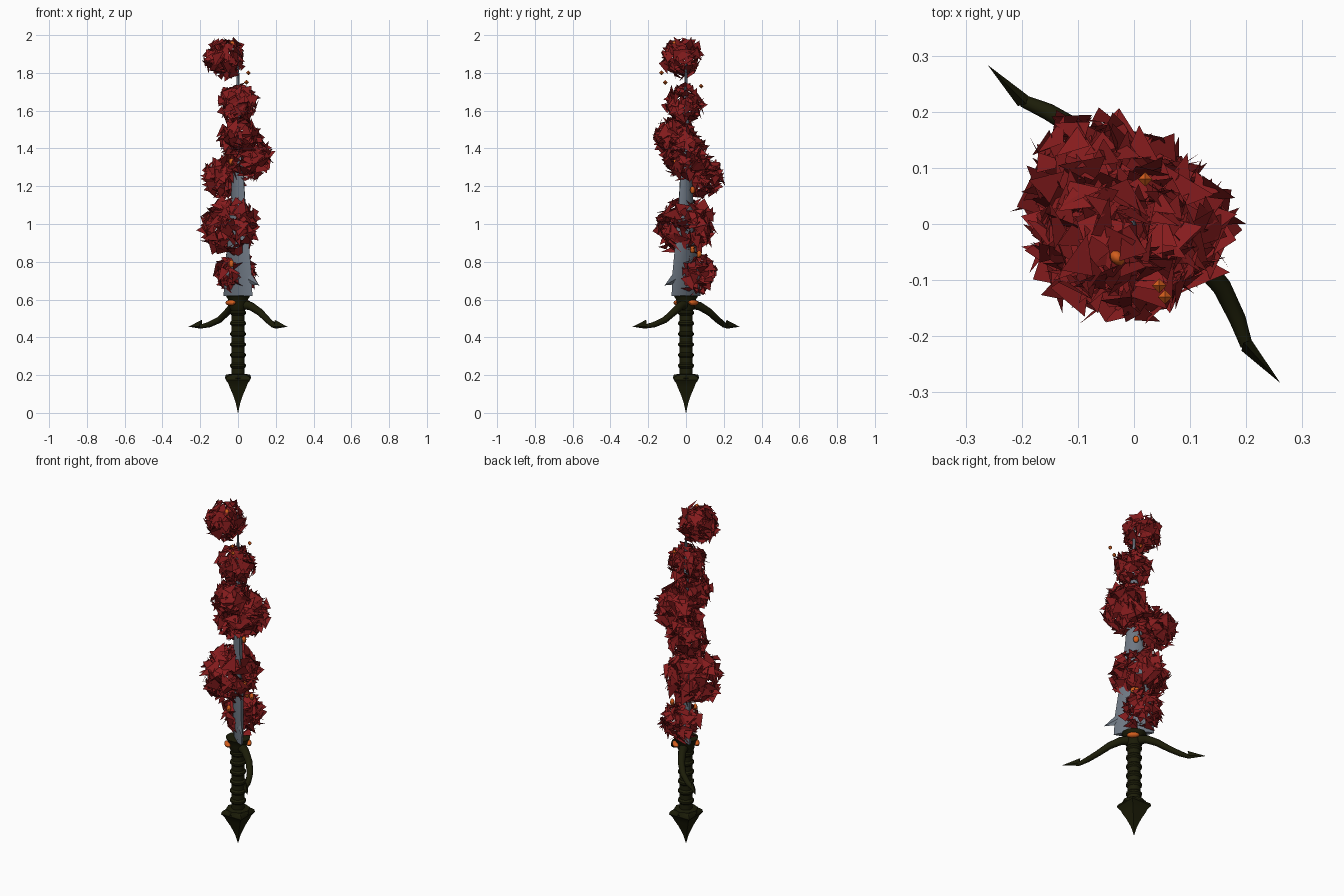
import bpy, bmesh, math, random
from mathutils import Vector, Matrix

if "Cube" in bpy.data.objects:
    bpy.data.objects.remove(bpy.data.objects["Cube"])

random.seed(7)
R = math.sqrt(0.5)
ALONG = Vector((R, -R, 0))    # width direction of the blade
ACROSS = Vector((R, R, 0))    # thickness direction of the blade


def material(name, rgb):
    m = bpy.data.materials.new(name)
    m.diffuse_color = (*rgb, 1)
    m.use_nodes = True
    m.node_tree.nodes["Principled BSDF"].inputs["Base Color"].default_value = m.diffuse_color
    return m


RED = material("crimson", (0.24, 0.0115, 0.0125))
STEEL = material("steel grey", (0.155, 0.185, 0.225))
DARK = material("dark olive", (0.0115, 0.012, 0.0025))
ORANGE = material("ember orange", (0.65, 0.11, 0.012))


def finish(bm, name, mat, smooth=False, fix=True):
    if fix:
        bmesh.ops.recalc_face_normals(bm, faces=bm.faces)
    me = bpy.data.meshes.new(name)
    bm.to_mesh(me)
    bm.free()
    ob = bpy.data.objects.new(name, me)
    bpy.context.collection.objects.link(ob)
    me.materials.append(mat)
    if smooth:
        bpy.ops.object.select_all(action='DESELECT')
        ob.select_set(True)
        bpy.context.view_layer.objects.active = ob
        bpy.ops.object.shade_smooth_by_angle(angle=math.radians(40))
    return ob


def loft(bm, rings):
    """Skin a list of vertex-position rings and close both ends."""
    rows = [[bm.verts.new(p) for p in ring] for ring in rings]
    n = len(rows[0])
    for a, b in zip(rows, rows[1:]):
        for i in range(n):
            bm.faces.new((a[i], a[(i + 1) % n], b[(i + 1) % n], b[i]))
    bm.faces.new(rows[0])
    bm.faces.new(rows[-1])


def ring(center, u, v, ru, rv, n):
    return [center + u * (ru * math.cos(2 * math.pi * i / n))
            + v * (rv * math.sin(2 * math.pi * i / n)) for i in range(n)]


def lathe(name, profile, n=12):
    bm = bmesh.new()
    loft(bm, [ring(Vector((0, 0, z)), ALONG, ACROSS, r, r, n) for r, z in profile])
    return finish(bm, name, DARK, True)


def pyramid(bm, corners, tip):
    vs = [bm.verts.new(p) for p in corners]
    t = bm.verts.new(tip)
    for i in range(len(vs)):
        bm.faces.new((vs[i], vs[(i + 1) % len(vs)], t))
    bm.faces.new(vs)


def up(z):
    return Vector((0, 0, z))


def ellipsoid(bm, center, along, across, height):
    basis = Matrix((ALONG * along, ACROSS * across, up(height))).transposed().to_4x4()
    basis.translation = center
    bmesh.ops.create_uvsphere(bm, u_segments=10, v_segments=6, radius=1, matrix=basis)


# Tapering blade
bm = bmesh.new()
blade = [(0.62, 0.108, 0.02), (0.75, 0.1, 0.026), (0.90, 0.08, 0.028), (1.15, 0.05, 0.024),
         (1.45, 0.025, 0.016), (1.75, 0.010, 0.007), (1.92, 0.002, 0.002)]
loft(bm, [ring(up(z), ALONG, ACROSS, w, t, 8) for z, w, t in blade])
finish(bm, "blade", STEEL, True)

# Single barb at the foot of the blade
bm = bmesh.new()
c = ALONG * 0.085
pyramid(bm, (c + up(0.68), c + ACROSS * 0.012 + up(0.71), c + up(0.75), c - ACROSS * 0.012 + up(0.71)),
        ALONG * 0.16 + up(0.675))
finish(bm, "blade_barb", STEEL)

# Ribbed grip
profile = [(0.035, 0.19)]
for i in range(6):
    z = 0.25 + i * 0.056
    profile += [(0.035, z - 0.014), (0.043, z - 0.005), (0.043, z + 0.005), (0.035, z + 0.014)]
lathe("grip", profile + [(0.035, 0.57)])

# Four-sided pommel with spike, and the flared collar under the blade
lathe("pommel", [(0.001, 0.0), (0.016, 0.05), (0.04, 0.1), (0.062, 0.135), (0.072, 0.155),
                 (0.092, 0.175), (0.086, 0.19), (0.06, 0.203), (0.036, 0.206)], 4)
lathe("pommel_rim", [(0.05, 0.165), (0.07, 0.185), (0.064, 0.203), (0.036, 0.206)], 8)
lathe("collar", [(0.034, 0.535), (0.045, 0.555), (0.05, 0.58), (0.055, 0.60),
                 (0.066, 0.62), (0.03, 0.622)])

# Guard arms: (distance along, bow across, height, radius), twisted opposite ways
arm = [(0.015, 0.01, 0.575, 0.028), (0.07, 0.03, 0.565, 0.022), (0.13, 0.042, 0.532, 0.019),
       (0.19, 0.04, 0.492, 0.017), (0.25, 0.022, 0.467, 0.015), (0.295, 0.002, 0.457, 0.011)]
for side, s in (("right", 1), ("left", -1)):
    pts = [ALONG * (a * s) + ACROSS * (b - s * 0.045 * a) + up(z) for a, b, z, r in arm]
    bm = bmesh.new()
    rings = []
    for i, p in enumerate(pts):
        d = (pts[min(i + 1, len(pts) - 1)] - pts[max(i - 1, 0)]).normalized()
        u = d.cross(up(1)).normalized()
        rings.append(ring(p, u, u.cross(d), arm[i][3], arm[i][3], 10))
    loft(bm, rings)
    finish(bm, "guard_arm_" + side, DARK, True)
    # Hooked arrow tip
    bm = bmesh.new()
    base = pts[-1]
    pyramid(bm, (base + ACROSS * 0.013, base + up(0.036) - ALONG * (0.008 * s),
                 base - ACROSS * 0.013, base - up(0.011)),
            ALONG * (0.385 * s) - ACROSS * (0.016 * s) + up(0.456))
    finish(bm, "guard_tip_" + side, DARK)

# Oval gems on both faces of the collar
for side, s in (("front", -1), ("back", 1)):
    bm = bmesh.new()
    ellipsoid(bm, ACROSS * (0.055 * s) + up(0.583), 0.036, 0.018, 0.015)
    finish(bm, "gem_" + side, ORANGE, True)

# Glowing embers set along the blade
bm = bmesh.new()
for x, y, z in ((-0.035, -0.035, 0.79), (0.035, 0.035, 0.865), (0.04, 0.07, 0.84), (0.02, 0.03, 0.92),
                (0.015, 0.035, 1.18), (-0.035, -0.055, 1.33), (-0.03, -0.06, 1.95)):
    ellipsoid(bm, Vector((x, y, z)), 0.016, 0.012, 0.02)
finish(bm, "blade_embers", ORANGE, True)

# Small embers floating by the tip
bm = bmesh.new()
for p in ((0.055, -0.13, 1.80), (0.045, -0.11, 1.75), (0.02, 0.08, 1.73)):
    ends = [bm.verts.new(Vector(p) + Vector(d) * 0.013) for d in
            ((1, 0, 0), (0, 1, 0), (-1, 0, 0), (0, -1, 0), (0, 0, 1), (0, 0, -1))]
    for i in range(4):
        for top in (4, 5):
            bm.faces.new((ends[i], ends[(i + 1) % 4], ends[top]))
finish(bm, "floating_embers", ORANGE)


def shard_cluster(name, center, radius, count):
    """Shell of loose, randomly tilted triangular shards."""
    bm = bmesh.new()
    center = Vector(center)
    for i in range(count):
        h = 1 - 2 * (i + 0.5) / count
        a = i * 2.39996
        w = math.sqrt(1 - h * h)
        out = Vector((w * math.cos(a), w * math.sin(a), h))
        tilt = Vector([random.gauss(0, 0.55) for _ in range(3)])
        normal = (out + tilt).normalized()
        u = normal.orthogonal().normalized()
        v = normal.cross(u)
        mid = out * radius * random.uniform(0.7, 0.95)
        start = random.uniform(0, 6.28)
        size = random.uniform(0.028, 0.046) * (radius / 0.11) ** 0.5
        vs = []
        for k in range(3):
            t = start + k * 2.094 + random.uniform(-0.45, 0.45)
            p = mid + (u * math.cos(t) + v * math.sin(t)) * size * random.uniform(0.7, 1.45)
            if p.length > radius * 1.2:
                p *= radius * 1.2 / p.length
            vs.append(bm.verts.new(center + p))
        bm.faces.new(vs)
    finish(bm, name, RED, fix=False)


# Crimson shard clusters winding up the blade
clusters = [((-0.07, -0.02, 1.88), 0.107, 120), ((0.0, -0.008, 1.635), 0.105, 120),
            ((0.005, -0.06, 1.46), 0.107, 125), ((0.05, -0.005, 1.36), 0.127, 165),
            ((-0.075, 0.09, 1.25), 0.11, 130), ((-0.042, -0.005, 0.985), 0.152, 210),
            ((-0.008, 0.058, 0.735), 0.11, 120)]
for i, (c, r, n) in enumerate(clusters):
    shard_cluster("shard_cluster_%d" % (i + 1), c, r, n)
